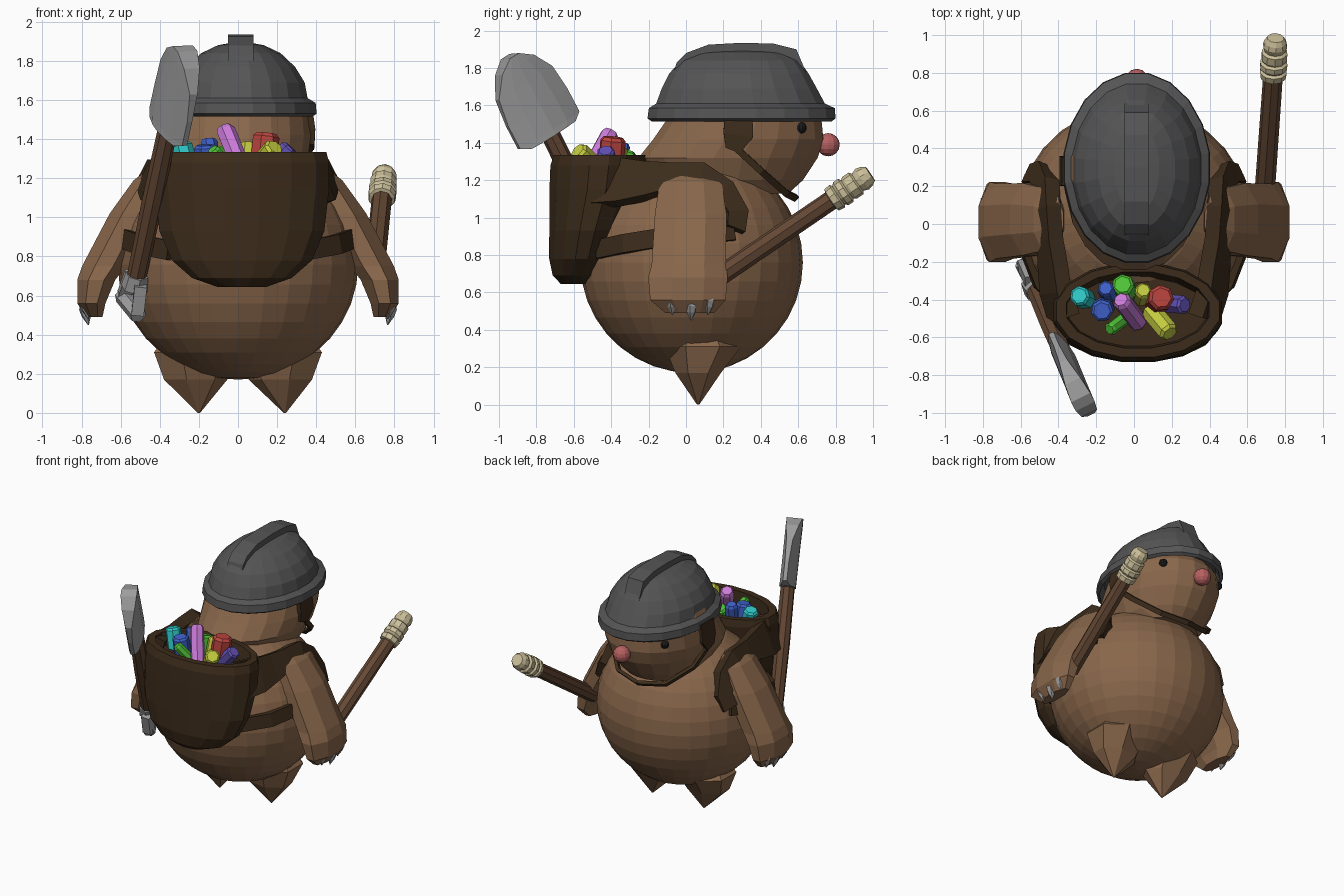
import bpy, bmesh, math
from mathutils import Vector as V

COL = dict(fur=(.25, .135, .07), leather=(.045, .025, .011), steel=(.09, .09, .09), iron=(.34, .34, .34),
           wood=(.13, .065, .035), wrap=(.6, .52, .32), pink=(.48, .12, .12), black=(.01, .01, .01),
           cyan=(.03, .6, .6), blue=(.05, .12, .6), green=(.08, .55, .04), violet=(.12, .08, .45),
           magenta=(.6, .2, .7), yellow=(.55, .6, .05), red=(.5, .06, .05))
MATS = {}
for k, c in COL.items():
    MATS[k] = bpy.data.materials.new(k)
    MATS[k].diffuse_color = (*c, 1)


def finish(name, bm, mat):
    bmesh.ops.recalc_face_normals(bm, faces=bm.faces)
    me = bpy.data.meshes.new(name)
    bm.to_mesh(me)
    bm.free()
    me.materials.append(MATS[mat])
    ob = bpy.data.objects.new(name, me)
    bpy.context.collection.objects.link(ob)
    return ob


def skin(name, loops, mat):
    """Skin a list of closed point loops and cap both ends."""
    bm = bmesh.new()
    rows = [[bm.verts.new(p) for p in l] for l in loops]
    n = len(rows[0])
    for a, b in zip(rows, rows[1:]):
        for i in range(n):
            j = (i + 1) % n
            bm.faces.new((a[i], a[j], b[j], b[i]))
    bm.faces.new(rows[0])
    bm.faces.new(rows[-1])
    return finish(name, bm, mat)


def loft(name, rings, n, mat, s=1):
    """Rings are (cx, cy, z, rx, ry); s mirrors x."""
    ang = [2 * math.pi * (i + .5) / n for i in range(n)]
    return skin(name, [[(s * (cx + rx * math.cos(a)), cy + ry * math.sin(a), z) for a in ang]
                       for cx, cy, z, rx, ry in rings], mat)


def lathe(name, p, q, prof, n, mat):
    """Turn (t, radius) pairs around the axis p-q."""
    p, q = V(p), V(q)
    d = (q - p).normalized()
    u = d.orthogonal().normalized()
    w = d.cross(u)
    return skin(name, [[p.lerp(q, t) + r * (u * math.cos(2 * math.pi * i / n) + w * math.sin(2 * math.pi * i / n))
                        for i in range(n)] for t, r in prof], mat)


def ball(name, c, r, mat, u=20, v=14):
    bm = bmesh.new()
    bmesh.ops.create_uvsphere(bm, u_segments=u, v_segments=v, radius=1)
    for vert in bm.verts:
        vert.co = V(c) + V([a * b for a, b in zip(vert.co, r)])
    return finish(name, bm, mat)


def ribbon(name, pts, centre, th, mat, s=1):
    """Flat strap through (x, y, z, width), facing away from centre."""
    P = [V(p[:3]) for p in pts]
    loops = []
    for i, p in enumerate(P):
        t = (P[min(i + 1, len(P) - 1)] - P[max(i - 1, 0)]).normalized()
        o = p - V(centre)
        o = (o - t * o.dot(t)).normalized()
        w = t.cross(o) * pts[i][3] / 2
        o = o * th / 2
        loops.append([V((s * k.x, k.y, k.z)) for k in (p + w + o, p - w + o, p - w - o, p + w - o)])
    return skin(name, loops, mat)


def span(rows, x=0):
    """(z, rx, y0, y1) rows to loft rings."""
    return [(x, (a + b) / 2, z, rx, (b - a) / 2) for z, rx, a, b in rows]


# Body and head
ball("body", (0, .03, .76), (.615, .595, .59), "fur", 28, 18)
loft("head", span([(1.13, .22, .2, .55), (1.2, .31, -.2, .63), (1.32, .365, -.26, .71), (1.42, .378, -.18, .74),
                   (1.52, .37, -.11, .73), (1.7, .3, -.05, .6)]), 20, "fur")
ball("nose", (.015, .76, 1.39), (.062,) * 3, "pink", 12, 8)

# Helmet: hollow brim, dome and ridge
loft("helmet", span([(1.58, .345, -.15, .75), (1.515, .37, -.19, .785), (1.53, .392, -.212, .806),
                     (1.585, .387, -.205, .802), (1.61, .345, -.165, .748), (1.69, .33, -.135, .705),
                     (1.77, .28, -.095, .66), (1.84, .205, -.03, .61), (1.88, .12, .06, .53),
                     (1.893, .05, .15, .45)], .015), 20, "steel")
prof = [(-.07, 1.76), (-.05, 1.83), (0, 1.88), (.12, 1.925), (.3, 1.935), (.47, 1.93), (.59, 1.9), (.645, 1.77)]
skin("helmet_ridge", [[(x, y, z) for y, z in prof] for x in (-.05, .08)], "steel")

for s, side in ((1, "right"), (-1, "left")):
    ball("eye_" + side, (s * .25, .615, 1.48), (.03,) * 3, "black", 10, 8)
    # Chin strap and its side flap
    ribbon("helmet_flap_" + side, [(.365, .28, 1.56, .15), (.38, .28, 1.44, .16), (.375, .25, 1.36, .08)],
           (0, .28, 1.45), .03, "leather", s)
    ribbon("chin_strap_" + side, [(.375, .27, 1.37, .035), (.345, .4, 1.25, .035), (.2, .535, 1.13, .035),
                                  (0, .585, 1.105, .035)], (0, .25, 1.42), .025, "leather", s)
    # Arms, claws and legs
    loft("arm_" + side, [(.41, .02, 1.255, .04, .1), (.45, .025, 1.19, .09, .18), (.545, .025, 1.02, .12, .207),
                         (.685, .015, .75, .122, .215), (.725, .01, .68, .105, .23), (.75, .01, .56, .078, .218),
                         (.735, .02, .49, .045, .14)], 8, "fur", s)
    for y, z in ((-.08, .6), (.03, .57), (.13, .6)):
        lathe("claw_" + side, (s * .79, y, z), (s * .765, y * .9, z - .12),
              [(0, .015), (.3, .032), (.6, .026), (1, .003)], 6, "iron")
    loft("leg_" + side, [(.22 + s * .02, .065, 0, .006, .006), (.225, .065, .17, .17, .125), (.24, .09, .31, .21, .21),
                         (.23, .08, .42, .13, .13)], 7, "fur", s)
    # Pack straps: over the shoulder and round the flank
    ribbon("pack_strap_upper_" + side, [(.37, -.5, 1.19, .27), (.415, -.36, 1.19, .25), (.43, -.22, 1.195, .2),
                                        (.445, -.08, 1.21, .15), (.455, .08, 1.22, .13), (.46, .2, 1.14, .12),
                                        (.495, .265, 1.02, .12), (.54, .25, .93, .11)],
           (0, .03, 1.0), .085, "leather", s)
    ribbon("pack_strap_lower_" + side, [(.54, .25, .93, .11), (.59, .1, .91, .1), (.585, -.1, .895, .1),
                                        (.5, -.32, .86, .1), (.34, -.46, .83, .1)], (0, .03, .8), .06, "leather", s)

# Backpack with an open top
loft("backpack", span([(.645, .13, -.67, -.5), (.69, .26, -.715, -.45), (.78, .365, -.735, -.38),
                       (.93, .43, -.735, -.32), (1.15, .455, -.735, -.22), (1.28, .455, -.73, -.2),
                       (1.335, .44, -.71, -.21), (1.335, .385, -.66, -.25), (1.24, .37, -.65, -.28)], .02),
     16, "leather")

# Crystals: base, tip, radius, colour
for p, q, r, c in [((-.25, -.4, 1.2), (-.29, -.38, 1.38), .055, "cyan"), ((-.13, -.38, 1.2), (-.15, -.34, 1.4), .045, "blue"),
                   ((-.16, -.44, 1.2), (-.17, -.46, 1.37), .06, "blue"), ((-.04, -.36, 1.2), (-.06, -.32, 1.36), .06, "green"),
                   ((-.05, -.5, 1.24), (-.13, -.56, 1.35), .035, "green"), ((.02, -.52, 1.24), (-.07, -.4, 1.46), .05, "magenta"),
                   ((.04, -.4, 1.2), (.05, -.35, 1.38), .045, "yellow"), ((.12, -.41, 1.2), (.145, -.39, 1.43), .07, "red"),
                   ((.09, -.46, 1.24), (.19, -.58, 1.36), .055, "yellow"), ((.16, -.42, 1.24), (.27, -.43, 1.36), .05, "violet")]:
    lathe("crystal_" + c, p, q, [(0, r), (.92, r), (1, r * .75)], 7, c)

# Wrapped stick in the right hand
a, b = V((.69, .14, .66)), V((.75, .985, 1.235))
lathe("stick", a, b, [(0, .054), (.9, .052)], 8, "wood")
lathe("stick_wrap", a, b, [(.75, .05), (.755, .068), (.79, .074), (.8, .06), (.815, .074), (.845, .074), (.855, .06),
                           (.87, .07), (.91, .07), (.92, .055), (.95, .066), (.975, .06), (1, .045)], 10, "wrap")

# Shovel: shaft, grip frame and lens-shaped blade
d = V((.17, -.41, .78)).normalized()
w = V((.42, -.81, -.42))
w = (w - d * w.dot(d)).normalized()
n = d.cross(w)
base, foot = V((-.36, -.725, 1.45)), V((-.55, -.28, .55))
lathe("shovel_shaft", foot + d * .14, base + d * .06, [(0, .05), (.5, .055), (1, .05)], 8, "wood")
lathe("shovel_grip", foot - w * .1, foot + w * .1, [(0, .045), (1, .045)], 6, "iron")
lathe("shovel_socket", foot + d * .1, foot + d * .18, [(0, .07), (1, .06)], 6, "iron")
for s in (1, -1):
    lathe("shovel_grip_arm", foot + w * s * .09, foot + w * s * .06 + d * .15, [(0, .045), (1, .045)], 4, "iron")
outline = [(-.01, .15), (.02, .205), (.16, .205), (.31, .185), (.42, .11), (.475, .03)]
loops = []
for l, h in outline:
    row = [(k * h, .045 * (1 - (k * h / .21) ** 2) + .012) for k in (-1, -.5, 0, .5, 1)]
    c = base + d * l
    loops.append([c + w * x + n * y for x, y in row] + [c + w * x - n * y for x, y in row[::-1]])
skin("shovel_blade", loops, "iron")
